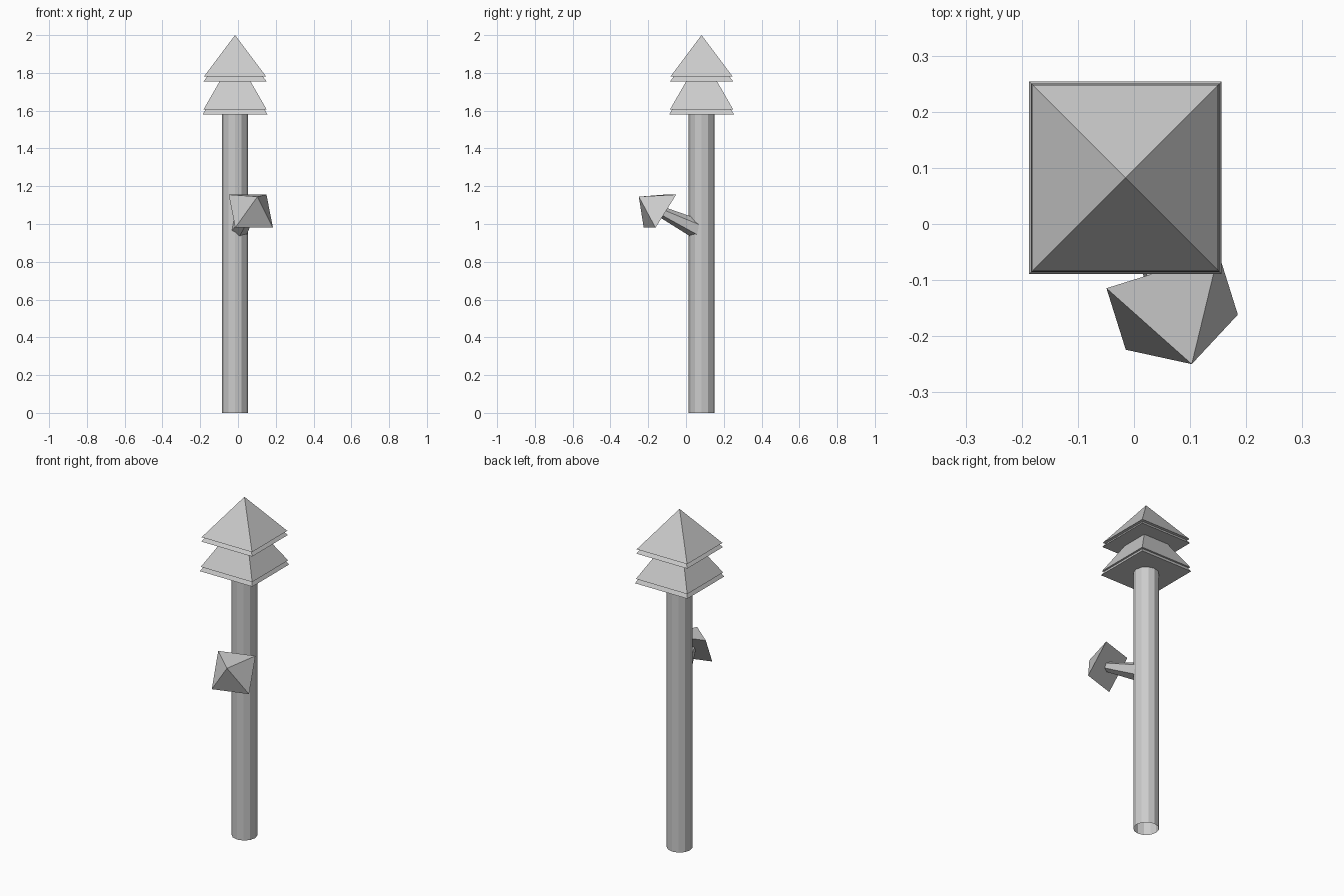
import bpy, bmesh, math
from mathutils import Matrix, Vector

if "Cube" in bpy.data.objects:
    bpy.data.objects.remove(bpy.data.objects["Cube"])

CX, CY = -0.0155, 0.0825  # trunk axis


def cone(name, sides, r1, r2, depth, matrix, caps=True):
    """Cone whose base sits on the local origin and rises along local z."""
    bm = bmesh.new()
    spin = math.pi / 4 if sides == 4 else 0.0
    local = Matrix.Rotation(spin, 4, 'Z') @ Matrix.Translation((0, 0, depth / 2))
    bmesh.ops.create_cone(bm, cap_ends=caps, cap_tris=False, segments=sides,
                          radius1=r1, radius2=r2, depth=depth,
                          matrix=matrix @ local)
    bmesh.ops.remove_doubles(bm, verts=bm.verts, dist=1e-5)
    mesh = bpy.data.meshes.new(name)
    bm.to_mesh(mesh)
    bm.free()
    obj = bpy.data.objects.new(name, mesh)
    bpy.context.collection.objects.link(obj)
    return obj


def frame(origin, axis, side):
    """Matrix with z along axis and x along side."""
    z = Vector(axis).normalized()
    x = Vector(side)
    x = (x - z * x.dot(z)).normalized()
    rot = Matrix((x, z.cross(x), z)).transposed().to_4x4()
    return Matrix.Translation(origin) @ rot


# Trunk: open tube
cone("trunk", 12, 0.069, 0.069, 1.60, Matrix.Translation((CX, CY, 0)), caps=False)

# Crown: two tiers, each a pair of closely stacked square pyramids
tiers = [(1.58, 0.1715, 0.292), (1.605, 0.168, 0.292),
         (1.755, 0.167, 0.22), (1.78, 0.165, 0.22)]
for i, (z, half, height) in enumerate(tiers):
    cone(f"crown_layer_{i + 1}", 4, half * math.sqrt(2), 0, height,
         Matrix.Translation((CX, CY, z)))

# Side branch: tapered, leaning forward and up
start, end = Vector((0.0, 0.07, 0.968)), Vector((0.066, -0.138, 1.068))
axis = end - start
cone("branch", 6, 0.054, 0.028, axis.length, frame(start, axis, (1, 0, 0)))

# Branch tuft: tilted square pyramid
cone("branch_tuft", 4, 0.148, 0, 0.14,
     frame((0.068, -0.138, 1.068), (0.035, -0.112, 0.077), (0.955, 0.3, 0)))
